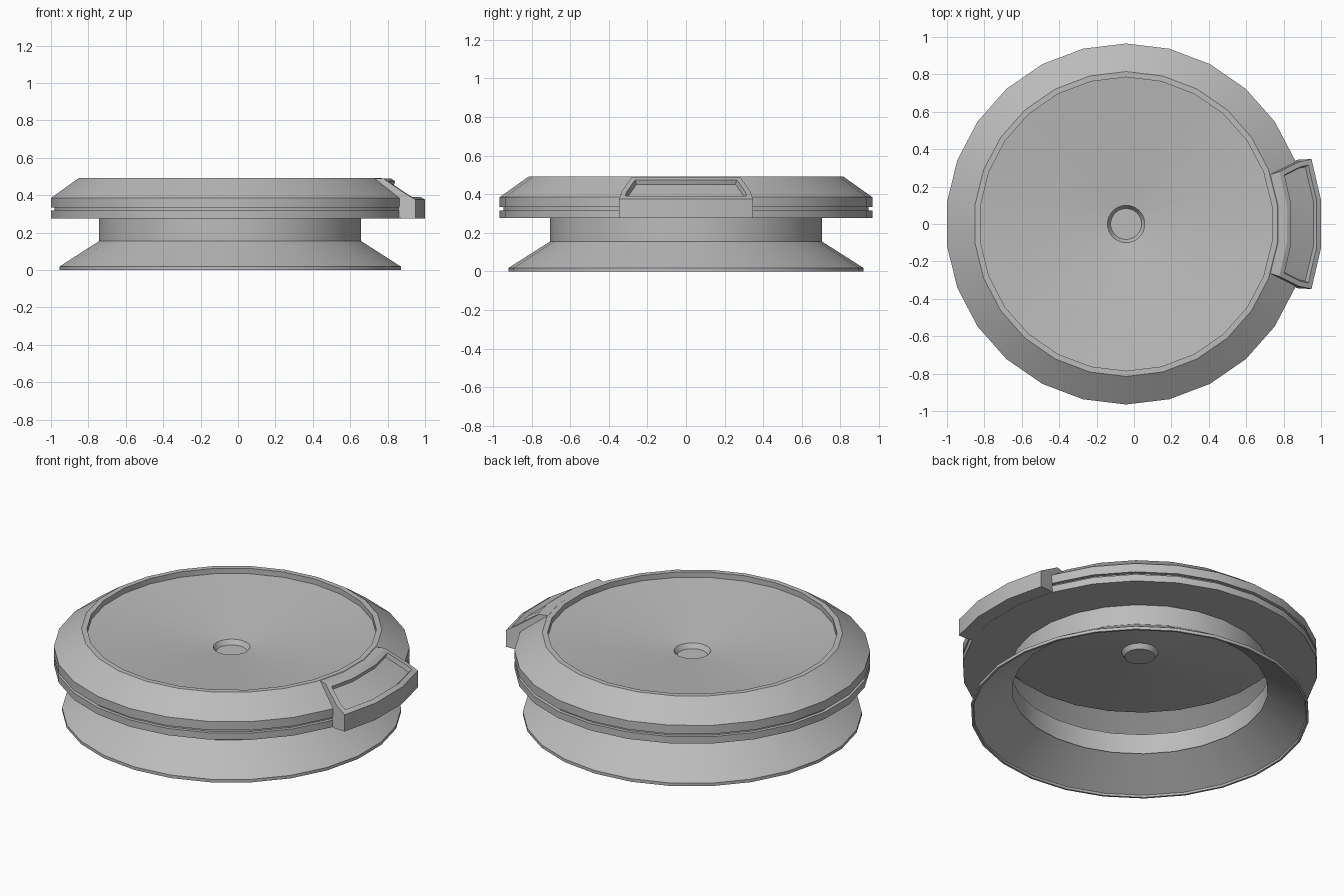
import bpy, bmesh
from math import sin, cos, pi, radians

cube = bpy.data.objects.get("Cube")
if cube:
    bpy.data.objects.remove(cube)

SIDES = 26
AXIS_X = -0.042
STEP = 2 * pi / SIDES

grey = bpy.data.materials.new("plain grey")
grey.use_nodes = True
grey.diffuse_color = (0.5, 0.5, 0.5, 1)
grey.node_tree.nodes["Principled BSDF"].inputs["Base Color"].default_value = (0.5, 0.5, 0.5, 1)


def polar(r, a, z):
    return (AXIS_X + r * cos(a), r * sin(a), z)


def finish(name, bm):
    mesh = bpy.data.meshes.new(name)
    bm.to_mesh(mesh)
    bm.free()
    obj = bpy.data.objects.new(name, mesh)
    bpy.context.collection.objects.link(obj)
    mesh.materials.append(grey)
    bpy.ops.object.select_all(action="DESELECT")
    obj.select_set(True)
    bpy.context.view_layer.objects.active = obj
    bpy.ops.object.shade_smooth_by_angle(angle=radians(25))
    return obj


def lathe(name, profile, cap=False):
    """Revolve (radius, height) points around the axis; optionally fill the last ring."""
    bm = bmesh.new()
    rings = [[bm.verts.new(polar(r, (i + 0.5) * STEP, z)) for i in range(SIDES)]
             for r, z in profile]
    for low, high in zip(rings, rings[1:]):
        for i in range(SIDES):
            j = (i + 1) % SIDES
            bm.faces.new((low[i], low[j], high[j], high[i]))
    if cap:
        bm.faces.new(rings[-1])
    return finish(name, bm)


# Flared hollow foot with a thin lip, and its neck
lathe("flared_foot", [(0.695, 0.15), (0.905, 0.012), (0.908, 0), (0.92, 0),
                      (0.92, 0.018), (0.705, 0.155), (0.705, 0.276)])

# Upper body: underside, grooved band, sloped shoulder, narrow top rim
lathe("grooved_body", [(0.705, 0.276), (0.965, 0.276), (0.965, 0.317), (0.945, 0.317),
                       (0.945, 0.333), (0.965, 0.333), (0.965, 0.385),
                       (0.815, 0.492), (0.785, 0.492), (0.785, 0.46)])

# Shallow dish with a small round recess in the middle
lathe("dish", [(0.785, 0.46), (0.1, 0.385), (0.083, 0.358)], cap=True)

# Curved grip block on the side: (radius, height, end angle) around its section
section = [(0.96, 0.278, 20.5), (0.985, 0.276, 20.5), (1.05, 0.276, 19.3),
           (1.05, 0.376, 19.3), (0.985, 0.415, 19.8), (0.865, 0.49, 18.9),
           (0.812, 0.49, 18.9), (0.96, 0.38, 20.2)]
bm = bmesh.new()
columns = []
for side in (-1, -0.5, 0.5, 1):
    columns.append([bm.verts.new(polar(r, radians(end) * side if abs(side) == 1
                                       else STEP * side, z))
                    for r, z, end in section])
slope = []
count = len(section)
for a, b in zip(columns, columns[1:]):
    for k in range(count):
        n = (k + 1) % count
        face = bm.faces.new((a[k], b[k], b[n], a[n]))
        if k in (3, 4):
            slope.append(face)
bm.faces.new(columns[0])
bm.faces.new(columns[-1][::-1])
bmesh.ops.recalc_face_normals(bm, faces=bm.faces[:])

# Sunken panel on the sloped top of the grip
bmesh.ops.inset_region(bm, faces=slope, thickness=0.028, use_even_offset=True)
bmesh.ops.inset_region(bm, faces=slope, thickness=0.006, depth=-0.025, use_even_offset=True)
finish("side_grip", bm)
